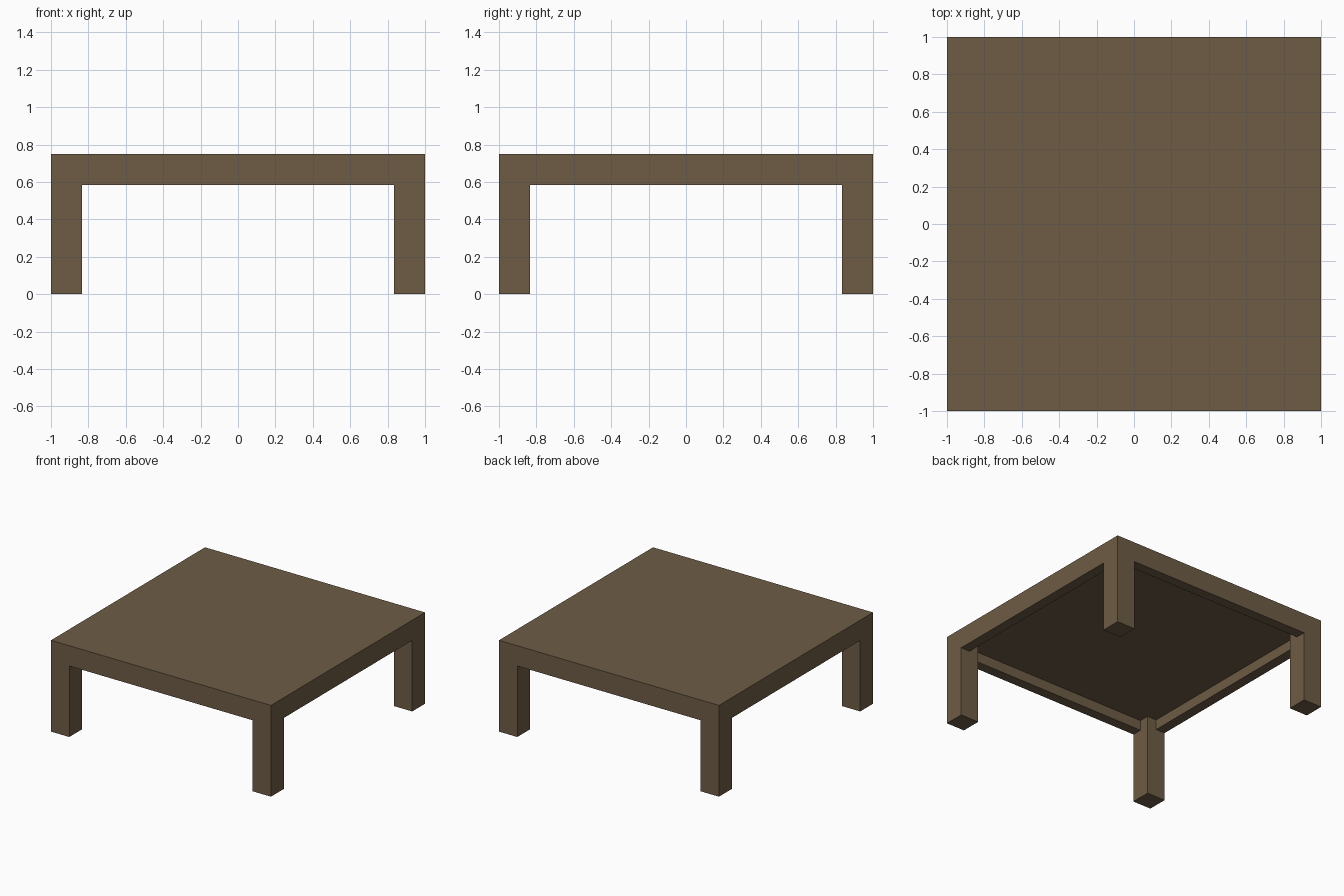
import bpy
import bmesh
from mathutils import Matrix, Vector

cube = bpy.data.objects.get("Cube")
if cube:
    bpy.data.objects.remove(cube, do_unlink=True)

# One flat wood colour
wood = bpy.data.materials.new("brown_wood")
wood.use_nodes = True
colour = (0.156, 0.107, 0.061, 1)
wood.diffuse_color = colour
wood.node_tree.nodes["Principled BSDF"].inputs["Base Color"].default_value = colour

UNIT = 1 / 12            # thickness of the top and the rails
LEG = 2 * UNIT           # width of a leg
HEIGHT = 0.75
UNDER = HEIGHT - UNIT    # underside of the top


def box(name, low, high):
    """Add a flat-shaded box between two opposite corners."""
    low, high = Vector(low), Vector(high)
    bm = bmesh.new()
    bmesh.ops.create_cube(bm, size=1, matrix=Matrix.LocRotScale(
        (low + high) / 2, None, high - low))
    mesh = bpy.data.meshes.new(name)
    bm.to_mesh(mesh)
    bm.free()
    mesh.materials.append(wood)
    obj = bpy.data.objects.new(name, mesh)
    bpy.context.collection.objects.link(obj)
    return obj


# Square top
box("table_top", (-1, -1, UNDER), (1, 1, HEIGHT))

# Four corner legs, flush with the top
for y_name, y in (("front", -1), ("back", 1 - LEG)):
    for x_name, x in (("right", -1), ("left", 1 - LEG)):
        box(f"{y_name}_{x_name}_leg", (x, y, 0), (x + LEG, y + LEG, UNDER))

# Thin rails between the legs, flush with the outside
inner = 1 - LEG
bottom = UNDER - UNIT
for y_name, y in (("front", -1), ("back", 1 - UNIT)):
    box(f"{y_name}_rail", (-inner, y, bottom), (inner, y + UNIT, UNDER))
for x_name, x in (("right", -1), ("left", 1 - UNIT)):
    box(f"{x_name}_rail", (x, -inner, bottom), (x + UNIT, inner, UNDER))
